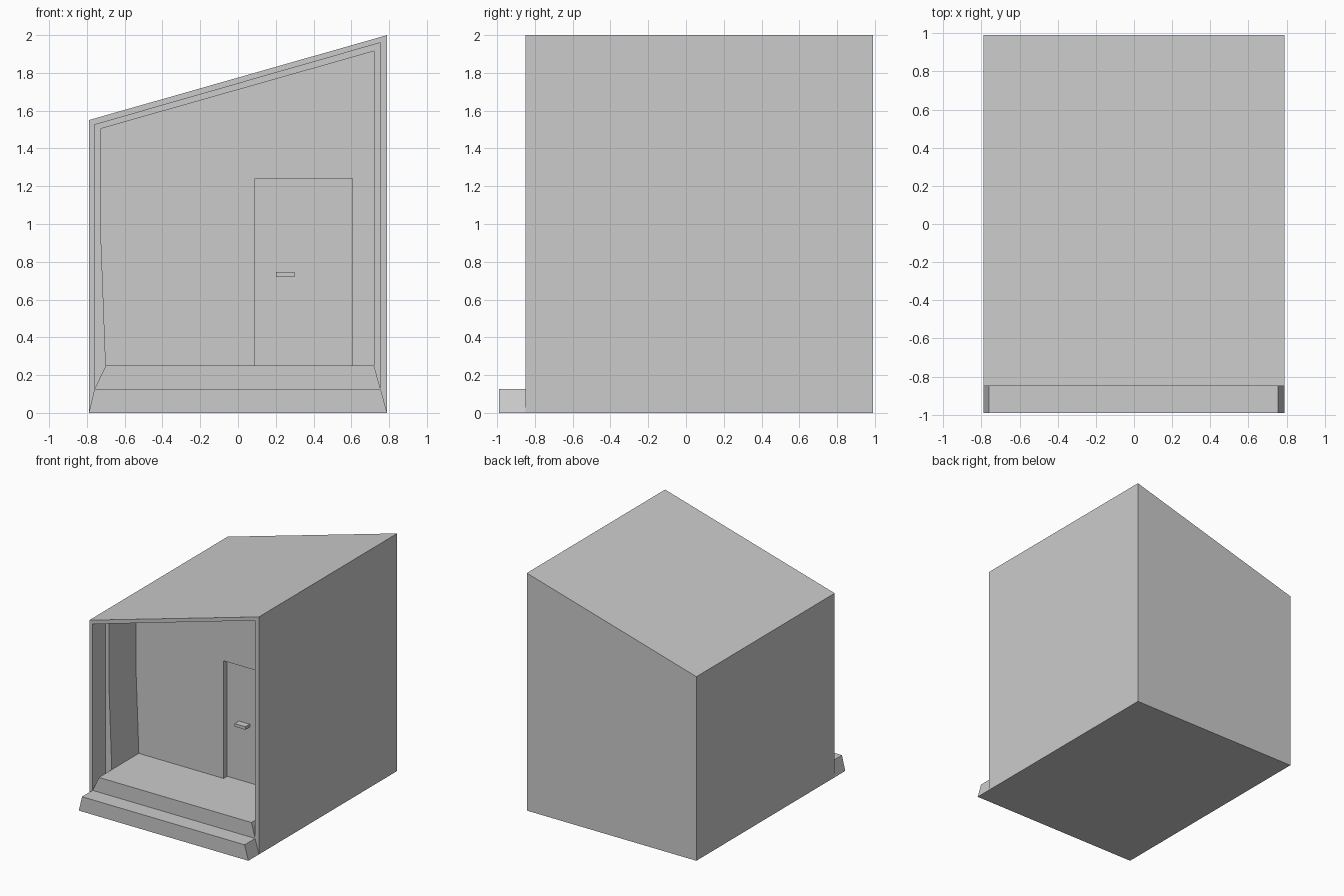
import bpy
import bmesh

if "Cube" in bpy.data.objects:
    bpy.data.objects.remove(bpy.data.objects["Cube"])


def loft(name, rings):
    """Join (profile, y) rings of equal point count into a closed solid."""
    bm = bmesh.new()
    loops = [[bm.verts.new((x, y, z)) for x, z in prof] for prof, y in rings]
    n = len(loops[0])
    for a, b in zip(loops, loops[1:]):
        for i in range(n):
            j = (i + 1) % n
            bm.faces.new((a[i], a[j], b[j], b[i]))
    bm.faces.new(loops[0])
    bm.faces.new(loops[-1])
    bmesh.ops.recalc_face_normals(bm, faces=bm.faces)
    mesh = bpy.data.meshes.new(name)
    bm.to_mesh(mesh)
    bm.free()
    obj = bpy.data.objects.new(name, mesh)
    bpy.context.collection.objects.link(obj)
    return obj


def prism(name, prof, y0, y1):
    return loft(name, [(prof, y0), (prof, y1)])


def rect(x0, x1, z0, z1):
    return [(x0, z0), (x1, z0), (x1, z1), (x0, z1)]


# Key depths
FRONT, LIP, WALL, DOOR, BACK = -0.85, -0.68, -0.32, -0.27, 0.99

# Slant-roofed shell with a stepped porch opening
outer = [(-0.79, 0), (0.79, 0), (0.79, 2.0), (-0.79, 1.55), (-0.79, 0.92)]
mouth = [(-0.76, 0.125), (0.755, 0.125), (0.755, 1.96), (-0.76, 1.525), (-0.76, 0.92)]
room = [(-0.70, 0.25), (0.72, 0.25), (0.72, 1.915), (-0.725, 1.505), (-0.725, 0.92)]
loft("house_shell", [(outer, BACK), (outer, FRONT), (mouth, FRONT),
                     (mouth, LIP), (room, LIP), (room, DOOR)])

# Porch back wall with a doorway notch
door_x0, door_x1, door_top = 0.09, 0.605, 1.24
notch = [(door_x0, 0.25), (door_x0, door_top), (door_x1, door_top), (door_x1, 0.25)]
prism("porch_back_wall", [room[0]] + notch + room[1:], WALL, DOOR)

# Recessed door and its handle
prism("door", rect(door_x0, door_x1, 0.25, door_top), DOOR - 0.002, DOOR + 0.02)
prism("door_handle", rect(0.20, 0.30, 0.72, 0.745), -0.33, DOOR)

# Tapered entrance steps
prism("lower_step", [(-0.79, 0), (0.79, 0), (0.755, 0.125), (-0.76, 0.125)], -0.99, FRONT)
prism("upper_step", [(-0.76, 0.125), (0.755, 0.125), (0.72, 0.25), (-0.70, 0.25)], FRONT, LIP)
